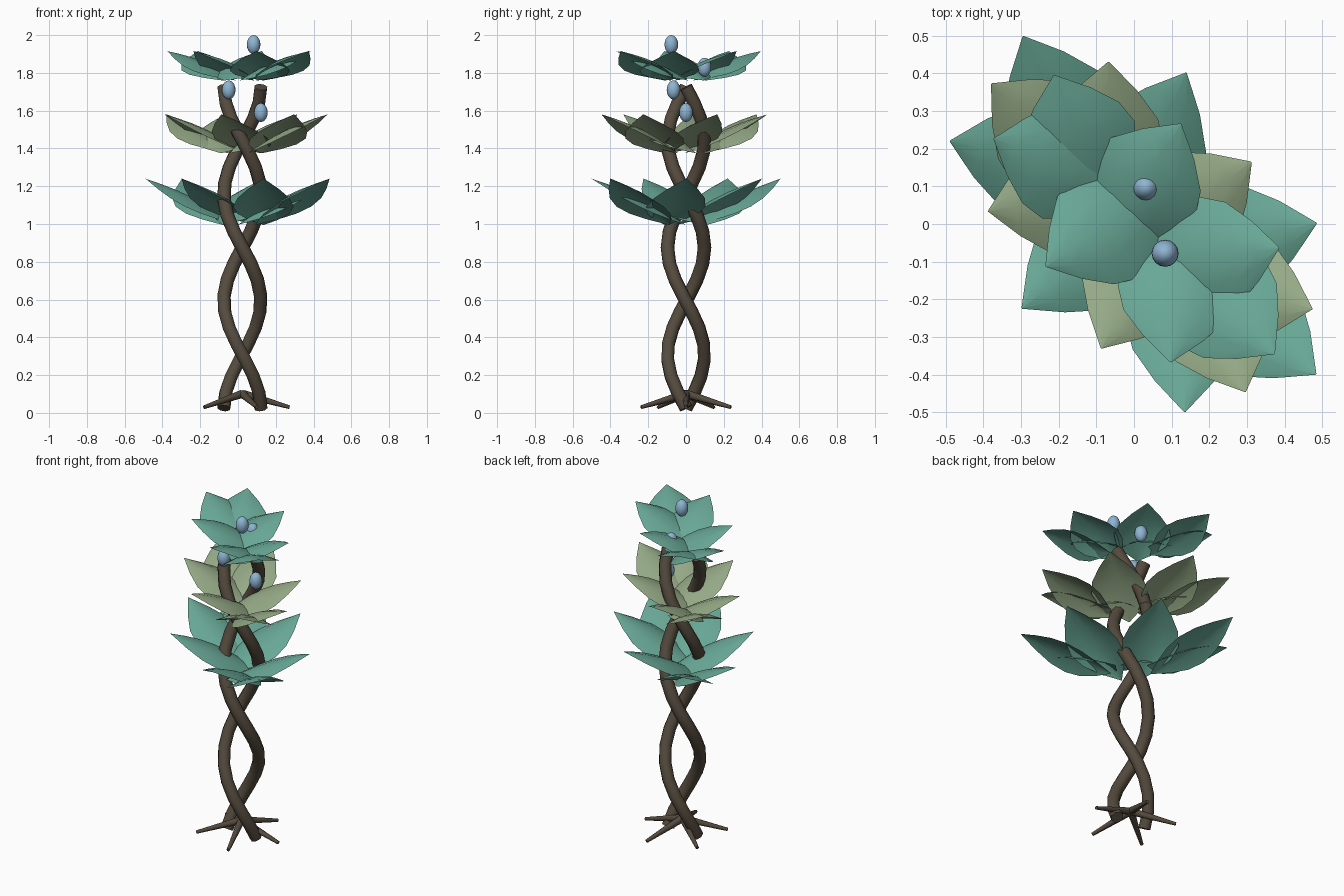
import bpy, math
from math import sin, cos, pi

if "Cube" in bpy.data.objects:
    bpy.data.objects.remove(bpy.data.objects["Cube"])

CX = 0.023  # twist axis


def material(name, rgb):
    m = bpy.data.materials.new(name)
    m.diffuse_color = (*rgb, 1)
    m.use_nodes = True
    m.node_tree.nodes["Principled BSDF"].inputs["Base Color"].default_value = m.diffuse_color
    return m


BARK = material("bark", (0.09, 0.07, 0.048))
TEAL = material("teal_leaf", (0.14, 0.39, 0.305))
SAGE = material("sage_leaf", (0.30, 0.40, 0.24))
BLUE = material("blue_bud", (0.27, 0.46, 0.64))


def mesh_object(name, verts, faces, mat):
    me = bpy.data.meshes.new(name)
    me.from_pydata(verts, [], faces)
    me.polygons.foreach_set("use_smooth", [True] * len(me.polygons))
    me.materials.append(mat)
    ob = bpy.data.objects.new(name, me)
    bpy.context.collection.objects.link(ob)
    return ob


def tube(name, points, radii, depth):
    cu = bpy.data.curves.new(name, 'CURVE')
    cu.dimensions = '3D'
    cu.bevel_depth = depth
    cu.bevel_resolution = 2
    cu.use_fill_caps = True
    sp = cu.splines.new('POLY')
    sp.points.add(len(points) - 1)
    for p, co, r in zip(sp.points, points, radii):
        p.co = (*co, 1)
        p.radius = r
    cu.materials.append(BARK)
    ob = bpy.data.objects.new(name, cu)
    bpy.context.collection.objects.link(ob)


# two entwined stems, one and a half turns clockwise
N = 20
for s in range(2):
    pts = []
    for i in range(N + 1):
        t = i / N
        a = -3 * pi * t + s * pi
        pts.append((CX + 0.098 * cos(a), 0.098 * sin(a), 0.025 + 1.7 * t))
    tube(f"stem_{s + 1}", pts, [1] * (N + 1), 0.036)

# five spreading roots
for k in range(5):
    a = -2 * pi * k / 5
    pts = [(CX + r * cos(a), r * sin(a), z) for r, z in ((0.005, 0.1), (0.25, 0.03))]
    tube(f"root_{k + 1}", pts, [1, 0.45], 0.022)


def leaf(name, a, z0, length, rise, mat):
    """Arched leaf with drooping edges, swept sideways off its attachment point."""
    bx, by = CX + 0.112 * cos(a), -0.112 * sin(a)
    d = a - pi / 2
    U, V = 6, 4
    verts, faces = [], []
    for i in range(U + 1):
        t = i / U
        half = 0.16 * max(sin(pi * t), 0.01)
        for j in range(V + 1):
            v = 2 * j / V - 1
            x = length * t
            y = half * v
            z = z0 + rise * t + (0.025 - 0.05 * v * v) * sin(pi * t)
            verts.append((bx + x * cos(d) - y * sin(d), by + x * sin(d) + y * cos(d), z))
    for i in range(U):
        for j in range(V):
            p = i * (V + 1) + j
            faces.append((p, p + V + 1, p + V + 2, p + 1))
    mesh_object(name, verts, faces, mat)


# three whorls of seven leaves
layers = (("lower", 0.995, 0.50, 0.245, TEAL), ("middle", 1.375, 0.437, 0.205, SAGE),
          ("upper", 1.76, 0.38, 0.155, TEAL))
for n, (name, z0, length, rise, mat) in enumerate(layers):
    for k in range(7):
        leaf(f"{name}_leaf_{k + 1}", 2 * pi * k / 7 + 0.4 * n, z0, length, rise, mat)

# buds spiralling up by the golden angle
for k in range(4):
    a = -k * math.radians(137.5)
    bpy.ops.mesh.primitive_uv_sphere_add(segments=16, ring_count=10, radius=1,
        location=(CX + 0.098 * cos(a), 0.098 * sin(a), 1.59 + 0.12 * k))
    ob = bpy.context.object
    ob.name = f"bud_{k + 1}"
    ob.scale = (0.036, 0.036, 0.05)
    ob.data.materials.append(BLUE)
    bpy.ops.object.shade_smooth()
